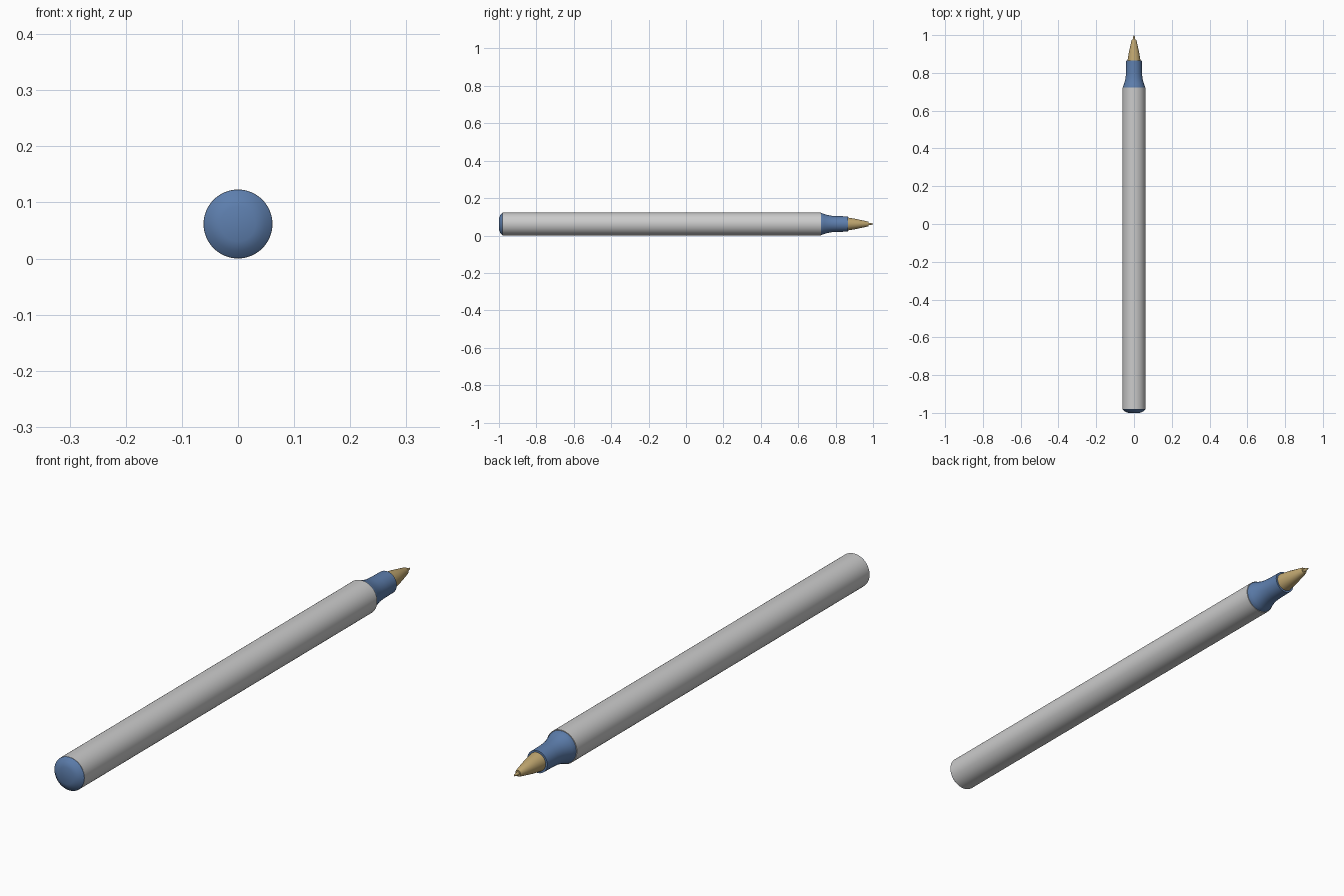
import bpy
import bmesh
import math

cube = bpy.data.objects.get("Cube")
if cube:
    bpy.data.objects.remove(cube, do_unlink=True)

RADIUS = 0.0615
SEGMENTS = 48


def make_material(name, rgb):
    mat = bpy.data.materials.new(name)
    mat.use_nodes = True
    color = (*rgb, 1.0)
    mat.diffuse_color = color
    mat.node_tree.nodes["Principled BSDF"].inputs["Base Color"].default_value = color
    return mat


def lathe(name, profile, mat):
    """Revolve (radius, y) points, listed from front to back, about the pen axis."""
    bm = bmesh.new()
    verts = [bm.verts.new((r, y, 0)) for r, y in profile]
    edges = [bm.edges.new(pair) for pair in zip(verts, verts[1:])]
    bmesh.ops.spin(bm, geom=verts + edges, cent=(0, 0, 0), axis=(0, 1, 0),
                   angle=math.tau, steps=SEGMENTS, use_duplicate=False)
    bmesh.ops.remove_doubles(bm, verts=bm.verts, dist=0.0001)
    bmesh.ops.recalc_face_normals(bm, faces=bm.faces)
    mesh = bpy.data.meshes.new(name)
    bm.to_mesh(mesh)
    bm.free()
    mesh.materials.append(mat)
    obj = bpy.data.objects.new(name, mesh)
    obj.location.z = RADIUS
    bpy.context.collection.objects.link(obj)
    bpy.ops.object.select_all(action='DESELECT')
    obj.select_set(True)
    bpy.context.view_layer.objects.active = obj
    bpy.ops.object.shade_smooth_by_angle(angle=math.radians(30))
    return obj


grey = make_material("light grey plastic", (0.60, 0.60, 0.60))
blue = make_material("blue plastic", (0.11, 0.21, 0.42))
brass = make_material("brass", (0.52, 0.38, 0.16))

# Long barrel with flat ends
lathe("barrel", [(0, -0.98), (RADIUS, -0.98), (RADIUS, 0.722), (0, 0.722)], grey)

# Chamfered plug closing the front end
lathe("end_plug", [(0, -1.0), (0.031, -1.0), (0.048, -0.993),
                   (0.061, -0.981), (0.061, -0.979), (0, -0.979)], blue)

# Flared collar that holds the writing tip
lathe("tip_collar", [(0, 0.715), (0.059, 0.715), (0.059, 0.724), (0.054, 0.738),
                     (0.048, 0.757), (0.044, 0.778), (0.042, 0.805),
                     (0.041, 0.865), (0, 0.865)], blue)

# Tapered metal cone and fine point
lathe("tip_cone", [(0, 0.86), (0.035, 0.86), (0.028, 0.905), (0.013, 0.973),
                   (0.011, 0.977), (0, 0.977)], brass)
lathe("writing_point", [(0, 0.97), (0.0065, 0.97), (0.0055, 0.985),
                        (0.003, 0.997), (0, 1.0)], brass)
